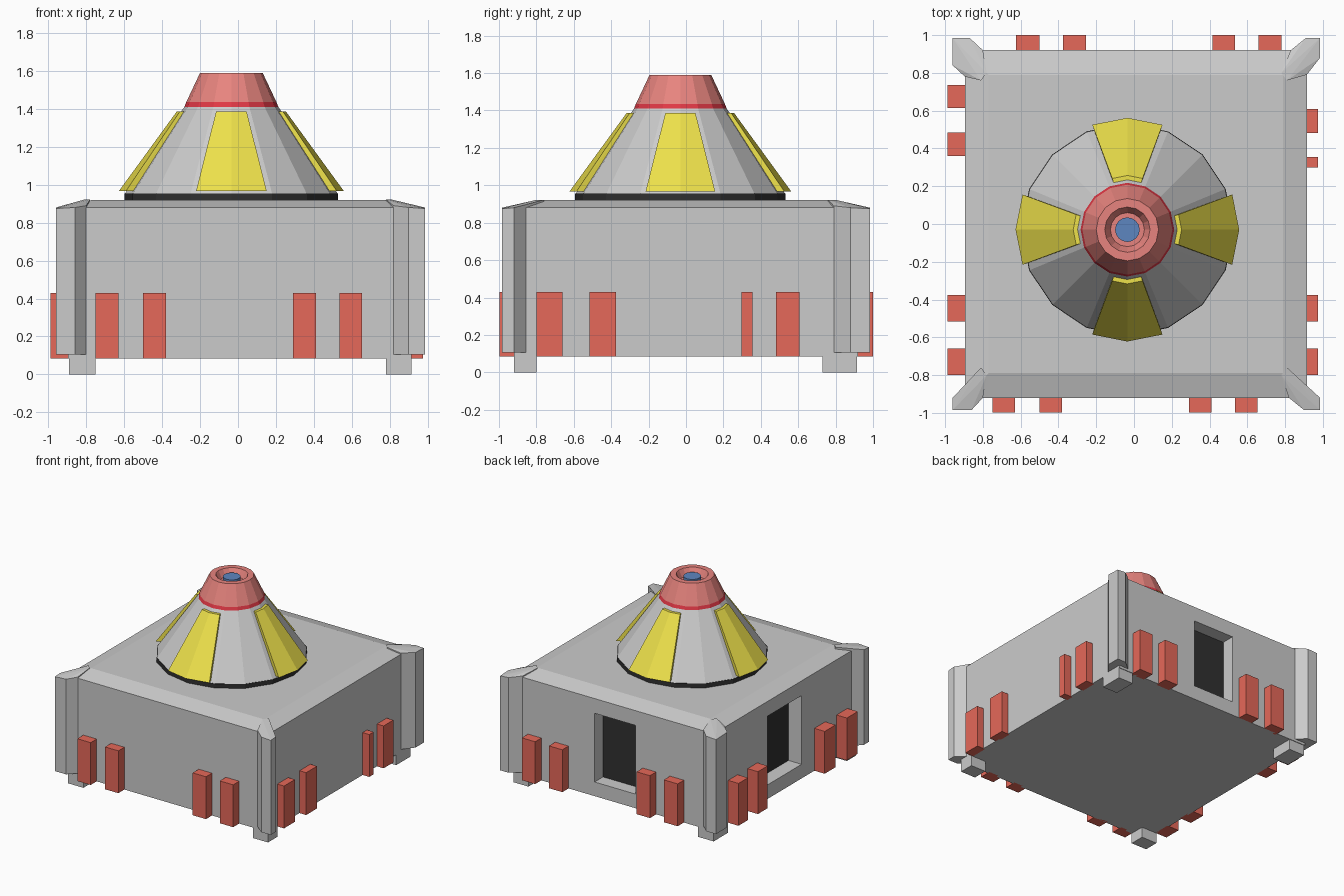
import bpy, bmesh
from math import cos, sin, pi, radians

if "Cube" in bpy.data.objects:
    bpy.data.objects.remove(bpy.data.objects["Cube"])

def material(name, r, g, b):
    m = bpy.data.materials.new(name)
    m.diffuse_color = (r, g, b, 1)
    m.use_nodes = True
    m.node_tree.nodes["Principled BSDF"].inputs["Base Color"].default_value = m.diffuse_color
    return m

RED = material("red", 0.79, 0.14, 0.10)
CAP_RED = material("cap_red", 0.80, 0.23, 0.21)
DARK_RED = material("dark_red", 0.75, 0.04, 0.06)
YELLOW = material("yellow", 0.85, 0.75, 0.07)
BLACK = material("black", 0.03, 0.03, 0.03)
BLUE = material("blue", 0.11, 0.24, 0.53)
CX, CY = -0.035, -0.03        # turret axis

def finish(bm, name, mat=None, loc=(0, 0, 0)):
    bmesh.ops.recalc_face_normals(bm, faces=bm.faces)
    me = bpy.data.meshes.new(name)
    bm.to_mesh(me)
    bm.free()
    ob = bpy.data.objects.new(name, me)
    ob.location = loc
    bpy.context.collection.objects.link(ob)
    if mat:
        me.materials.append(mat)
    return ob

def hull(name, pts, mat=None, loc=(0, 0, 0)):
    bm = bmesh.new()
    for p in pts:
        bm.verts.new(p)
    res = bmesh.ops.convex_hull(bm, input=bm.verts[:])
    junk = [v for v in bm.verts if not v.link_faces]
    bmesh.ops.delete(bm, geom=junk, context='VERTS')
    bmesh.ops.dissolve_limit(bm, angle_limit=0.01, verts=bm.verts[:], edges=bm.edges[:])
    return finish(bm, name, mat, loc)

def box(name, x, y, z, mat=None):
    return hull(name, [(a, b, c) for a in x for b in y for c in z], mat)

def lathe(name, profile, mat=None, n=16):
    # profile of (radius, z); closed with end caps
    bm = bmesh.new()
    rings = [[bm.verts.new((r * cos(2 * pi * i / n), r * sin(2 * pi * i / n), z))
              for i in range(n)] for r, z in profile]
    for a, b in zip(rings, rings[1:]):
        for i in range(n):
            j = (i + 1) % n
            bm.faces.new((a[i], a[j], b[j], b[i]))
    bm.faces.new(rings[0])
    bm.faces.new(rings[-1])
    return finish(bm, name, mat, (CX, CY, 0))

# main building with sloped roof edge
body = hull("building_body",
            [(x, y, z) for x in (-0.895, 0.915) for y in (-0.92, 0.92) for z in (0.085, 0.88)] +
            [(x, y, 0.92) for x in (-0.77, 0.79) for y in (-0.79, 0.79)])

# recessed doorways on the back and left
DZ = (0.20, 0.76)
for side, x, y, px, py in (
        ("back", (-0.19, 0.18), (0.81, 1.1), (-0.19, 0.18), (0.80, 0.812)),
        ("left", (-1.1, -0.775), (-0.21, 0.23), (-0.777, -0.765), (-0.21, 0.23))):
    cutter = box(side + "_door_cutter", x, y, DZ)
    cutter.hide_render = True
    cutter.hide_set(True)
    mod = body.modifiers.new(side + "_doorway", 'BOOLEAN')
    mod.operation = 'DIFFERENCE'
    mod.solver = 'EXACT'
    mod.object = cutter
    box(side + "_door", px, py, DZ, BLACK)

# corner buttresses: outer corner, end widths along x and y, body widths
CORNERS = (("front_left", -1, -1, 0.96, 0.86, 0.80, 0.92, 0.86),
           ("front_right", 1, -1, 0.985, 0.90, 0.82, 0.92, 0.86),
           ("back_left", -1, 1, 0.96, 0.87, 0.80, 0.84, 0.78),
           ("back_right", 1, 1, 0.985, 0.91, 0.83, 0.88, 0.79))
for name, sx, sy, ox, x1, x2, y1, y2 in CORNERS:
    oy, xin = 0.985, (0.895 if sx < 0 else 0.915)
    plan = [(ox, oy, 0.875), (x1, oy, 0.88), (ox, y1, 0.88),
            (x2, 0.92, 0.89), (xin, y2, 0.89)]
    pts = [(sx * x, sy * y, z) for x, y, t in plan for z in (0.105, t)]
    pts += [(sx * x, sy * y, z) for x, y in ((0.78, 0.80), (0.81, 0.76)) for z in (0.105, 0.922)]
    hull(name + "_buttress", pts)

# feet under the corners
for name, x, y in (("front_left", (-0.89, -0.75), (-0.92, -0.80)),
                   ("front_right", (0.78, 0.915), (-0.92, -0.80)),
                   ("back_left", (-0.89, -0.75), (0.73, 0.915)),
                   ("back_right", (0.78, 0.915), (0.73, 0.915))):
    box(name + "_foot", x, y, (0, 0.11))

# red wall blocks, listed by span along each wall
BZ = (0.085, 0.43)
for i, s in enumerate(((-0.75, -0.63), (-0.5, -0.38), (0.29, 0.41), (0.535, 0.655))):
    box(f"front_block_{i}", s, (-0.998, -0.90), BZ, RED)
for i, s in enumerate(((-0.625, -0.5), (-0.375, -0.255), (0.415, 0.535), (0.66, 0.78))):
    box(f"back_block_{i}", s, (0.90, 1.0), BZ, RED)
for i, s in enumerate(((-0.8, -0.66), (-0.515, -0.375), (0.298, 0.355), (0.482, 0.608))):
    box(f"right_block_{i}", (0.90, 0.975), s, BZ, RED)
for i, s in enumerate(((-0.8, -0.66), (-0.515, -0.375), (0.36, 0.485), (0.613, 0.735))):
    box(f"left_block_{i}", (-0.988, -0.88), s, BZ, RED)

# turret: base ring, cone, red cap with hollow top, blue core
lathe("turret_base_ring", [(0.563, 0.915), (0.563, 0.955)], BLACK)
lathe("turret_cone", [(0.56, 0.955), (0.248, 1.41)])
lathe("cap_band", [(0.25, 1.405), (0.238, 1.435)], DARK_RED)
lathe("cap", [(0.238, 1.435), (0.165, 1.59), (0.12, 1.59), (0.09, 1.535)], CAP_RED)
lathe("cap_core", [(0.065, 1.53), (0.065, 1.575)], BLUE)

# four yellow panels folded over the cone edges
def ring_point(r, deg, z, turn):
    k = cos(radians(11.25)) / cos(radians(abs(deg) - 11.25)) if deg else 1
    a = radians(deg) + turn
    return (r * k * cos(a), r * k * sin(a), z)

for q, side in enumerate(("right", "back", "left", "front")):
    pts = []
    for r, half, z in ((0.592, 18.5, 0.968), (0.53, 18.5, 0.968),
                       (0.287, 16.5, 1.387), (0.25, 16.5, 1.387)):
        pts += [ring_point(r, d, z, q * pi / 2) for d in (-half, 0, half)]
    hull(side + "_panel", pts, YELLOW, (CX, CY, 0))
